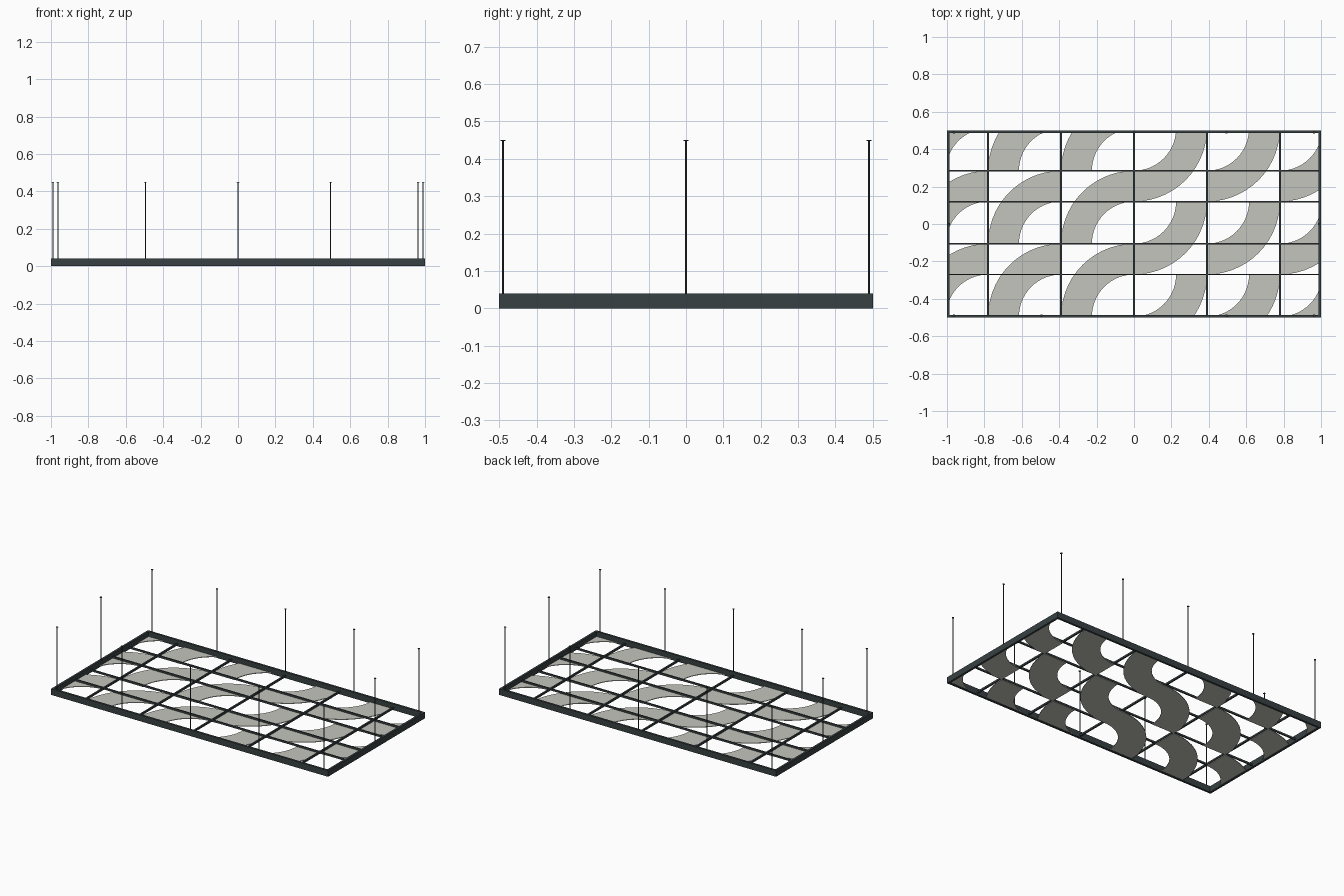
import bpy, bmesh, math
from mathutils import Vector

if "Cube" in bpy.data.objects:
    bpy.data.objects.remove(bpy.data.objects["Cube"])


def material(name, rgb):
    m = bpy.data.materials.new(name)
    m.diffuse_color = (*rgb, 1)
    m.use_nodes = True
    m.node_tree.nodes["Principled BSDF"].inputs["Base Color"].default_value = m.diffuse_color
    return m


dark = material("dark_metal", (0.04, 0.052, 0.055))
pale = material("pale_panel", (0.56, 0.56, 0.51))


def finish(name, bm, mat):
    bmesh.ops.recalc_face_normals(bm, faces=bm.faces)
    me = bpy.data.meshes.new(name)
    bm.to_mesh(me)
    bm.free()
    me.materials.append(mat)
    ob = bpy.data.objects.new(name, me)
    bpy.context.collection.objects.link(ob)
    return ob


def box(name, x0, x1, y0, y1, z0, z1):
    bm = bmesh.new()
    bmesh.ops.create_cube(bm, size=1)
    for v in bm.verts:
        v.co = Vector(((x0 + x1) / 2 + v.co.x * (x1 - x0),
                       (y0 + y1) / 2 + v.co.y * (y1 - y0),
                       (z0 + z1) / 2 + v.co.z * (z1 - z0)))
    return finish(name, bm, dark)


# Outer frame: mitred rectangular ring
W, H = 0.014, 0.04
bm = bmesh.new()
rings = []
for inset, z in ((0, 0), (0, H), (W, H), (W, 0)):
    x, y = 1 - inset, 0.5 - inset
    rings.append([bm.verts.new((sx * x, sy * y, z))
                  for sx, sy in ((-1, -1), (1, -1), (1, 1), (-1, 1))])
for i in range(4):
    a, b = rings[i], rings[(i + 1) % 4]
    for j in range(4):
        k = (j + 1) % 4
        bm.faces.new((a[j], a[k], b[k], b[j]))
finish("frame", bm, dark)

# Lattice bars resting on the panels
for i, x in enumerate((-0.78, -0.39, 0, 0.39, 0.78)):
    box(f"cross_bar_{i}", x - 0.005, x + 0.005, -0.49, 0.49, 0.008, 0.02)
for i, y in enumerate((-0.27, -0.105, 0.12, 0.285)):
    box(f"long_bar_{i}", -0.99, 0.99, y - 0.004, y + 0.004, 0.008, 0.02)

# Wavy panels: quarter-ring bands repeated on a 0.39 pitch, trimmed to the frame
P, R_IN, SEG = 0.39, 0.225, 14
bm = bmesh.new()


def band(cx, cy, start):
    prev = None
    for i in range(SEG + 1):
        a = math.radians(start + 90 * i / SEG)
        c, s = math.cos(a), math.sin(a)
        cur = [bm.verts.new((cx + r * c, cy + r * s, 0.004)) for r in (R_IN, P)]
        if prev:
            bm.faces.new((prev[0], prev[1], cur[1], cur[0]))
        prev = cur


for col in range(3):
    for row in range(-1, 2):
        band(-P * col, -0.105 + P * row, 90)
        band(P * col, 0.12 + P * row, 270)
bmesh.ops.remove_doubles(bm, verts=bm.verts, dist=0.0005)
for n, d in (((1, 0, 0), 0.987), ((-1, 0, 0), 0.987), ((0, 1, 0), 0.487), ((0, -1, 0), 0.487)):
    bmesh.ops.bisect_plane(bm, geom=bm.verts[:] + bm.edges[:] + bm.faces[:],
                           plane_co=Vector(n) * d, plane_no=n, clear_outer=True)
panels = finish("wave_panels", bm, pale)
solid = panels.modifiers.new("thickness", "SOLIDIFY")
solid.thickness = 0.004
solid.offset = 1 if panels.data.polygons[0].normal.z > 0 else -1


# Suspension rods with small ceiling discs
def rod(name, x, y):
    bm = bmesh.new()
    for r, z0, z1 in ((0.0028, 0.035, 0.447), (0.007, 0.447, 0.45)):
        new = bmesh.ops.create_cone(bm, cap_ends=True, segments=12, radius1=r,
                                    radius2=r, depth=z1 - z0)["verts"]
        bmesh.ops.translate(bm, verts=new, vec=(x, y, (z0 + z1) / 2))
    ob = finish(name, bm, dark)
    bpy.context.view_layer.objects.active = ob
    ob.select_set(True)
    bpy.ops.object.shade_smooth_by_angle()
    ob.select_set(False)


for side, s in (("front", -1), ("back", 1)):
    for i, x in enumerate((-0.963, -0.495, 0, 0.495, 0.963)):
        rod(f"{side}_rod_{i}", x, s * 0.49)
for side, s in (("left", -1), ("right", 1)):
    rod(f"{side}_rod", s * 0.99, 0)
